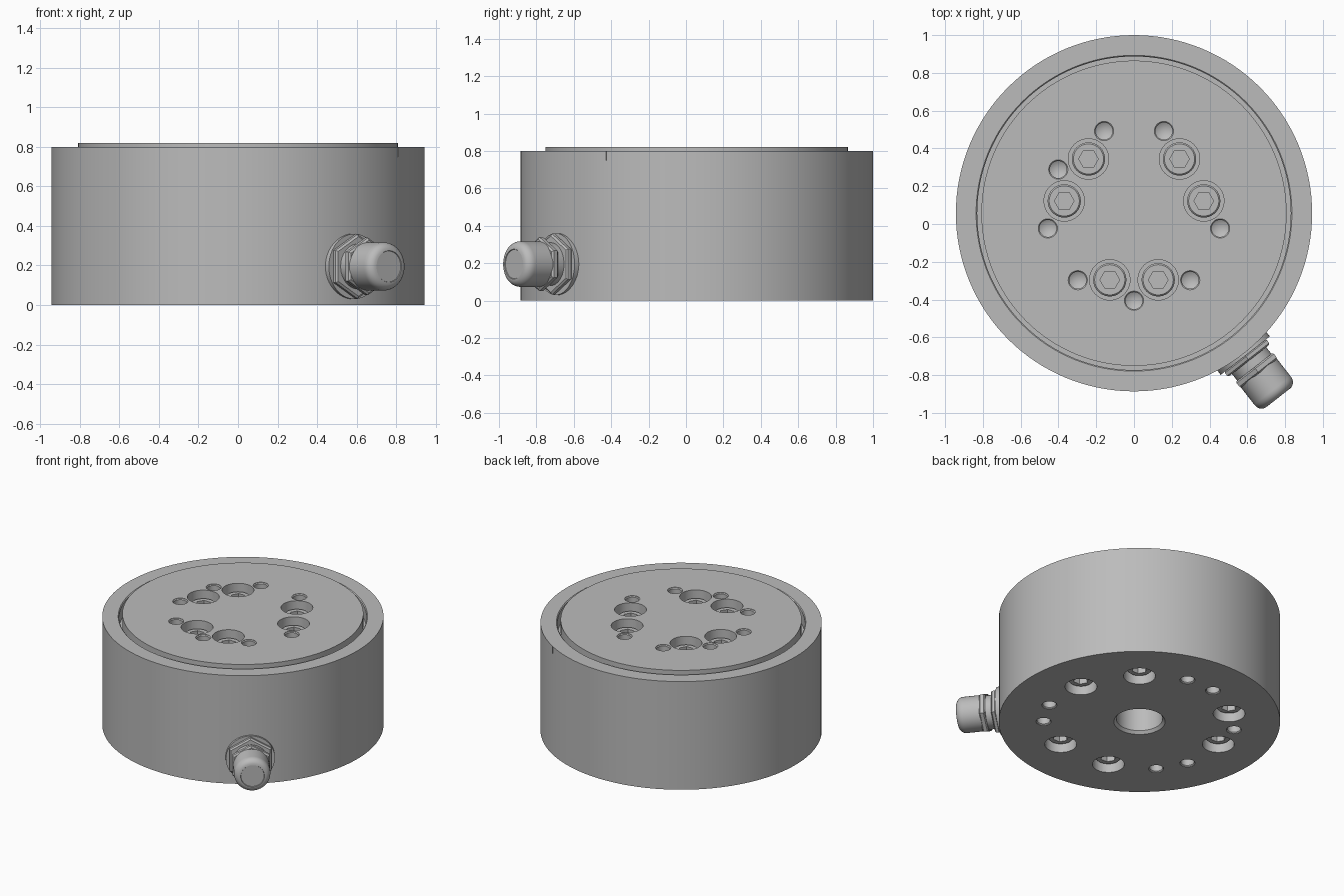
import bpy, bmesh
from math import radians, pi, sin, cos
from mathutils import Matrix, Vector

cube = bpy.data.objects.get("Cube")
if cube:
    bpy.data.objects.remove(cube, do_unlink=True)

CENTRE = Vector((0, 0.057, 0))
HEIGHT, TOP = 0.8, 0.82

metal = bpy.data.materials.new("satin_grey_metal")
metal.use_nodes = True
GREY = (0.5, 0.5, 0.5, 1)
metal.diffuse_color = GREY
metal.node_tree.nodes["Principled BSDF"].inputs["Base Color"].default_value = GREY


def add_object(name, mesh, matrix=Matrix()):
    ob = bpy.data.objects.new(name, mesh)
    ob.matrix_world = matrix
    bpy.context.collection.objects.link(ob)
    return ob


def lathe(name, profile, segs=48, matrix=Matrix()):
    """Turn a (radius, z) profile about z into a closed solid."""
    bm = bmesh.new()
    verts = [bm.verts.new((r, 0, z)) for r, z in profile]
    edges = [bm.edges.new(pair) for pair in zip(verts, verts[1:])]
    bmesh.ops.spin(bm, geom=verts + edges, cent=(0, 0, 0), axis=(0, 0, 1),
                   angle=2 * pi, steps=segs)
    bmesh.ops.remove_doubles(bm, verts=bm.verts, dist=1e-5)
    bmesh.ops.recalc_face_normals(bm, faces=bm.faces)
    mesh = bpy.data.meshes.new(name)
    bm.to_mesh(mesh)
    bm.free()
    mesh.materials.append(metal)
    return add_object(name, mesh, matrix)


def cut(target, cutters):
    """Subtract the cutters from the target, then remove them."""
    for c in cutters:
        c.hide_render = True
        mod = target.modifiers.new("cut", 'BOOLEAN')
        mod.object, mod.operation, mod.solver = c, 'DIFFERENCE', 'EXACT'
    bpy.context.view_layer.update()
    deps = bpy.context.evaluated_depsgraph_get()
    mesh = bpy.data.meshes.new_from_object(target.evaluated_get(deps))
    target.modifiers.clear()
    target.data = mesh
    for c in cutters:
        bpy.data.objects.remove(c, do_unlink=True)


def smooth(ob):
    bpy.ops.object.select_all(action='DESELECT')
    ob.select_set(True)
    bpy.context.view_layer.objects.active = ob
    bpy.ops.object.shade_smooth_by_angle(angle=radians(28))


def on_face(radius, degrees, up):
    """Frame on the top or bottom face, z pointing out of the body."""
    a = radians(degrees)
    pos = CENTRE + Vector((radius * cos(a), radius * sin(a), TOP if up else 0))
    return Matrix.Translation(pos) @ (Matrix() if up else Matrix.Rotation(pi, 4, 'X'))


# Housing with raised top plate, ring groove and central bottom bore
housing = lathe("housing", [
    (0, 0.5), (0.155, 0.5), (0.155, 0.02), (0.172, 0.0), (0.943, 0), (0.943, HEIGHT),
    (0.836, HEIGHT), (0.83, HEIGHT - 0.006), (0.83, 0.7), (0.808, 0.7),
    (0.808, TOP), (0, TOP)], 128, Matrix.Translation(CENTRE))

# Hole layouts: circle radii and angles on each face
BOLTS = [c + d for c in (30, 150, 270) for d in (-20, 20)]
bolt_frames = [on_face(0.375, a, True) for a in BOLTS]
bolt_frames += [on_face(0.61, a, False) for a in BOLTS]
hole_frames = [on_face(0.463, a, True) for a in (70, 110, 150, 190, 230, 270, 310, 350)]
hole_frames += [on_face(0.643, a, False) for a in (80, 100, 150, 200, 220, 320, 340)]

COUNTERBORE = [(0, 0.05), (0.107, 0.05), (0.107, -0.13), (0, -0.13)]
BLIND_HOLE = [(0, 0.05), (0.051, 0.05), (0.051, -0.003), (0.045, -0.009),
              (0.045, -0.15), (0, -0.177)]
cutters = [lathe("bolt_cutter", COUNTERBORE, 40, m) for m in bolt_frames]
cutters += [lathe("hole_cutter", BLIND_HOLE, 28, m) for m in hole_frames]
cut(housing, cutters)
smooth(housing)

# Socket head bolts sunk in the counterbores
bolt = lathe("socket_bolt", [(0, -0.13), (0.088, -0.13), (0.088, -0.058),
                             (0.08, -0.05), (0, -0.05)], 40)
cut(bolt, [lathe("hex_cutter", [(0, 0), (0.052, 0), (0.052, -0.1), (0, -0.1)], 6)])
smooth(bolt)
bolt.matrix_world = bolt_frames[0]
for m in bolt_frames[1:]:
    add_object("socket_bolt", bolt.data, m)

# Cable gland pointing outward, its z axis along the radial direction
GLAND_ANGLE = radians(-52)
gland = (Matrix.Translation(CENTRE + Vector((0, 0, 0.195)))
         @ Matrix.Rotation(GLAND_ANGLE, 4, 'Z') @ Matrix.Rotation(pi / 2, 4, 'Y'))


def gland_part(name, profile, segs=48, turn=0):
    smooth(lathe(name, profile, segs, gland @ Matrix.Rotation(radians(turn), 4, 'Z')))


def hex_nut(name, radius, start, end, turn):
    gland_part(name, [(0, start), (radius - 0.008, start), (radius, start + 0.008),
                      (radius, end - 0.008), (radius - 0.012, end), (0, end)], 6, turn)


gland_part("gland_washer", [(0, 0.9), (0.165, 0.9), (0.165, 0.957), (0, 0.957)])
hex_nut("gland_base_nut", 0.163, 0.955, 0.99, 0)
gland_part("gland_neck", [(0, 0.98), (0.115, 0.98), (0.115, 1.05), (0, 1.05)])
hex_nut("gland_clamp_nut", 0.145, 1.035, 1.075, 0)
cap = [(0, 1.07), (0.122, 1.07), (0.122, 1.19)]
cap += [(0.08 + 0.042 * cos(a), 1.195 + 0.045 * sin(a))
        for a in (radians(d) for d in range(0, 91, 15))]
cap += [(0.078, 1.236), (0, 1.236)]
gland_part("gland_cap", cap)

# Thin axis tick marks at the top of the wall
for deg in (-31, 59):
    bm = bmesh.new()
    bmesh.ops.create_cube(bm, size=1, matrix=Matrix.Diagonal((0.004, 0.006, 0.05, 1)))
    mesh = bpy.data.meshes.new("axis_tick")
    bm.to_mesh(mesh)
    bm.free()
    mesh.materials.append(metal)
    add_object("axis_tick", mesh, Matrix.Translation(CENTRE)
               @ Matrix.Rotation(radians(deg), 4, 'Z')
               @ Matrix.Translation((0.942, 0, HEIGHT - 0.026)))
